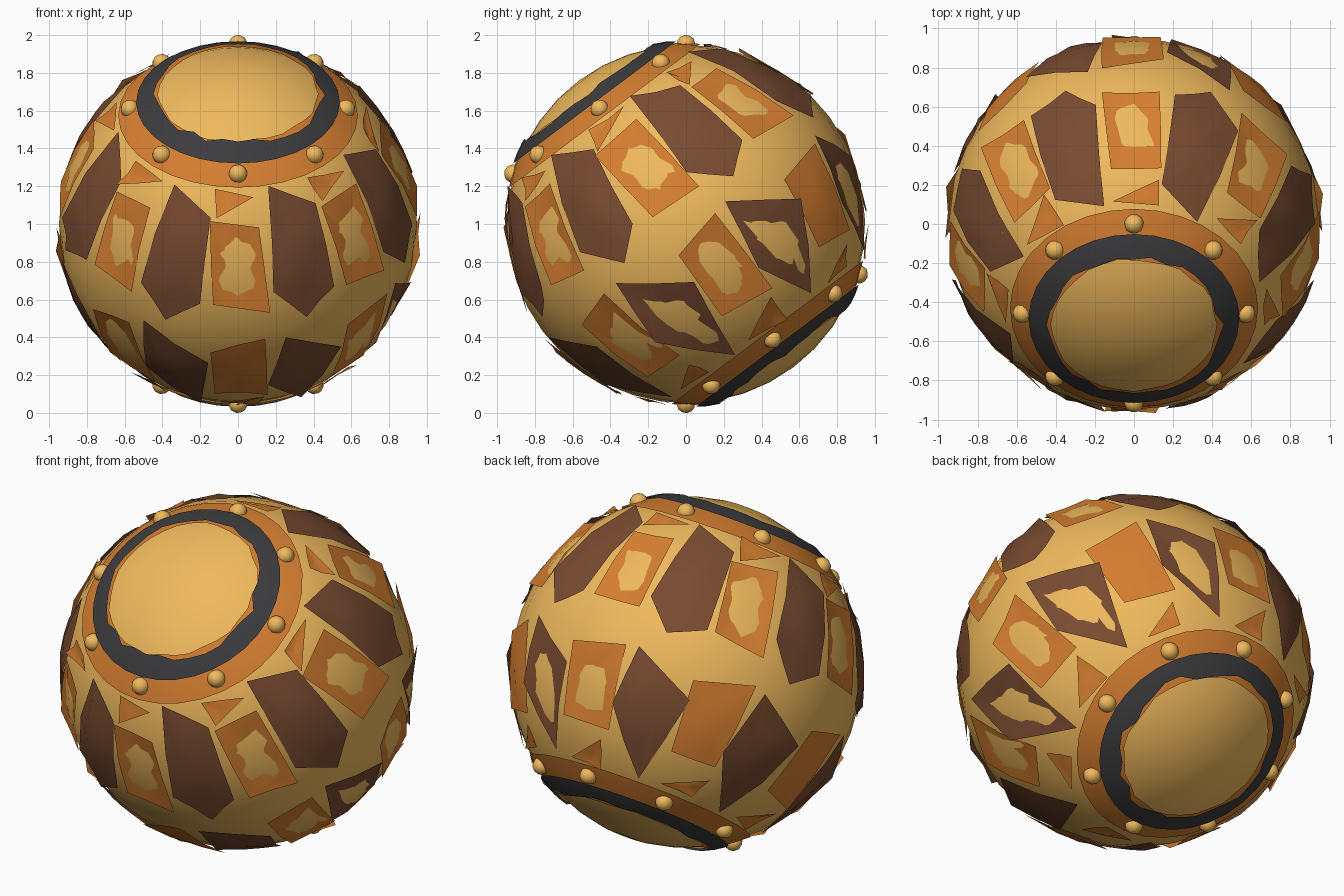
import bpy, bmesh, random
from math import sin, cos, radians, pi
from mathutils import Vector, Matrix

if "Cube" in bpy.data.objects:
    bpy.data.objects.remove(bpy.data.objects["Cube"])

random.seed(4)
TILT = Matrix.Translation((0, 0, 1)) @ Matrix.Rotation(radians(36.87), 4, 'X')


def material(name, rgb):
    m = bpy.data.materials.new(name)
    m.diffuse_color = (*rgb, 1)
    m.use_nodes = True
    m.node_tree.nodes["Principled BSDF"].inputs["Base Color"].default_value = m.diffuse_color
    return m


GOLD = material("gold", (0.87, 0.49, 0.11))
ORANGE = material("orange", (0.67, 0.21, 0.03))
BROWN = material("brown", (0.19, 0.07, 0.03))
DARK = material("charcoal", (0.045, 0.045, 0.048))


def direction(polar, az):
    """Unit vector; polar from the ball's axis, az = 0 faces front."""
    p, a = radians(polar), radians(az)
    return Vector((sin(p) * sin(a), -sin(p) * cos(a), cos(p)))


def finish(bm, name, mat, smooth=True):
    me = bpy.data.meshes.new(name)
    bm.to_mesh(me)
    bm.free()
    me.materials.append(mat)
    for f in me.polygons:
        f.use_smooth = smooth
    ob = bpy.data.objects.new(name, me)
    ob.matrix_world = TILT
    bpy.context.collection.objects.link(ob)
    return ob


# core ball
bm = bmesh.new()
bmesh.ops.create_uvsphere(bm, u_segments=32, v_segments=20, radius=0.948)
finish(bm, "core_ball", GOLD)


def patch(bm, corners, az, centre_r):
    """Irregular plate lying on the ball: outline, half-way loop, centre point."""
    pts = [direction(p + random.uniform(-1.5, 1.5), az + a + random.uniform(-1.5, 1.5))
           for p, a in corners]
    if (pts[1] - pts[0]).cross(pts[2] - pts[1]).dot(pts[0]) < 0:
        pts.reverse()
    n = len(pts)
    mid = sum(pts, Vector()).normalized()
    dirs, radii = [], []
    for i in range(n):
        dirs += [pts[i], ((pts[i] + pts[(i + 1) % n]) / 2).normalized()]
        radii += [random.uniform(0.96, 0.98), 0.957]
    outer = [bm.verts.new(d * r) for d, r in zip(dirs, radii)]
    inner = [bm.verts.new((d + mid).normalized() * ((0.957 + centre_r) / 2 + random.uniform(-0.006, 0.006)))
             for d in dirs]
    c = bm.verts.new(mid * centre_r)
    m = len(outer)
    for i in range(m):
        j = (i + 1) % m
        bm.faces.new((outer[i], outer[j], inner[j], inner[i]))
        bm.faces.new((inner[i], inner[j], c))


# plate outlines as (polar, azimuth offset)
brown_top = [(42.5, -9), (51, 12), (80, 9.5), (87, -2), (77, -11)]
brown_low = [(92, -7.5), (105, 13), (136, 5), (115, -12)]
orange_top = [(54, -11), (53, 8), (82, 9.5), (81, -8.5)]
orange_low = [(97, -9), (93, 9), (123, 11), (122, -9)]
small_top = [(43, -10), (45, 8), (52, -10)]
small_low = [(137, 10), (135, -8), (127, 10)]

brown, orange = bmesh.new(), bmesh.new()
for k in range(8):
    az = k * 45
    for shape in (brown_top, brown_low):
        patch(brown, shape, az + 22.5, random.choice((0.96, 0.965, 0.96, 0.93)))
    for shape in (orange_top, orange_low):
        patch(orange, shape, az, random.choice((0.925, 0.96, 0.93)))
    for shape in (small_top, small_low):
        patch(orange, shape, az, 0.958)
finish(brown, "brown_plates", BROWN)
finish(orange, "orange_plates", ORANGE)


def band(name, mat, inner, outer, radius, ragged, side):
    """Ring around a pole with an optional ragged inner edge."""
    bm = bmesh.new()
    rows = []
    for t in (0, 0.5, 1):
        row = []
        for i in range(32):
            p = inner + (outer - inner) * t
            if t == 0:
                p += random.uniform(-ragged, ragged)
            d = direction(p, i * 11.25) * (radius + (0.002 if t == 0.5 else 0))
            d.z *= side
            row.append(bm.verts.new(d))
        rows.append(row)
    for a, b in zip(rows, rows[1:]):
        for i in range(32):
            j = (i + 1) % 32
            q = (a[i], b[i], b[j], a[j])
            bm.faces.new(q if side > 0 else q[::-1])
    finish(bm, name, mat)


# end rings and studs on both poles
studs = bmesh.new()
for side, label in ((1, "upper"), (-1, "lower")):
    band(label + "_orange_band", ORANGE, 26, 41.5, 0.957, 0.6, side)
    band(label + "_dark_ring", DARK, 27, 33.8, 0.969, 1.4, side)
    for k in range(8):
        d = direction(36.9, k * 45) * 0.952
        d.z *= side
        bmesh.ops.create_icosphere(studs, subdivisions=2, radius=0.05,
                                   matrix=Matrix.Translation(d))
finish(studs, "studs", GOLD)
